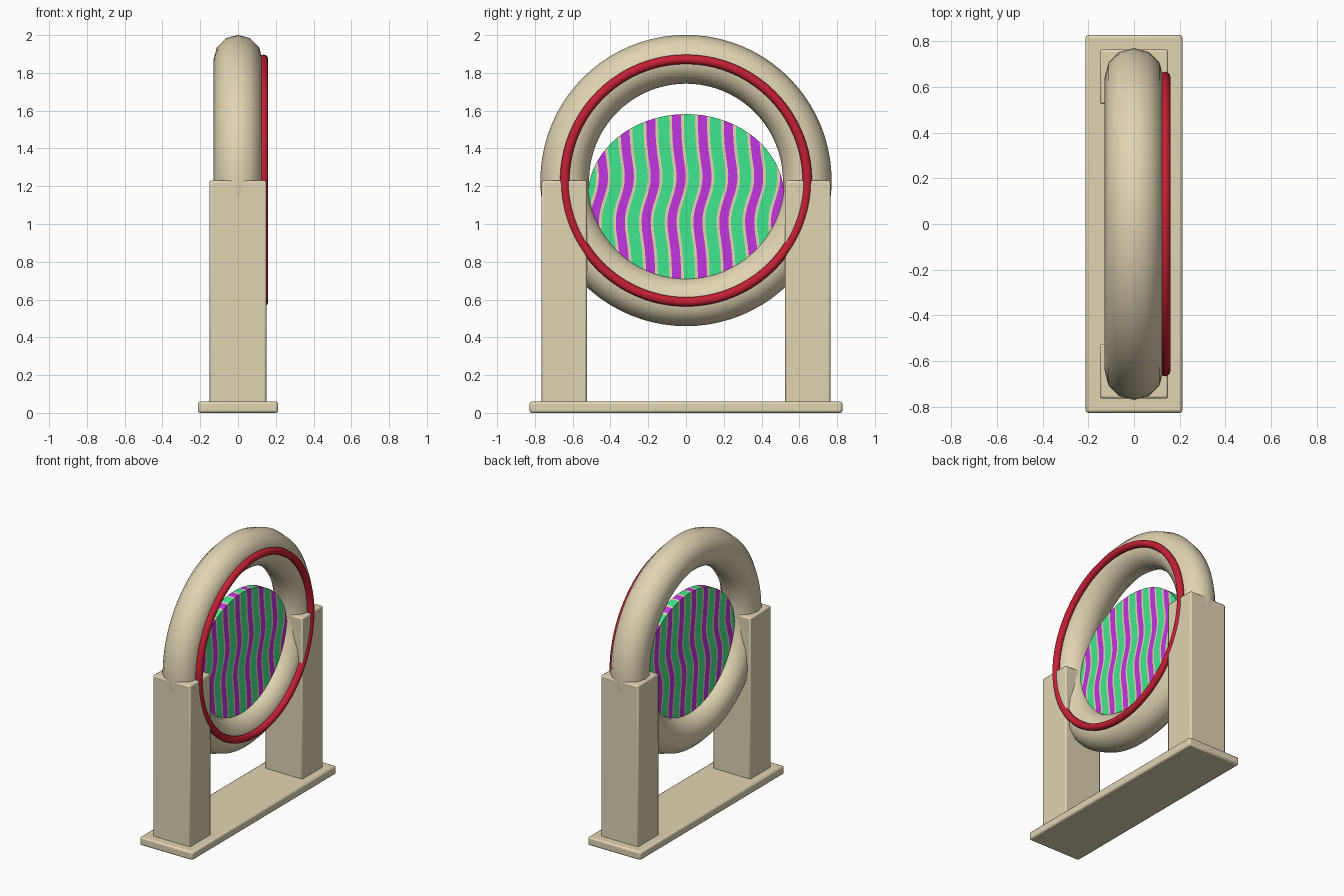
import bpy, bmesh, math
from mathutils import Vector

if "Cube" in bpy.data.objects:
    bpy.data.objects.remove(bpy.data.objects["Cube"])


def material(name, rgb):
    m = bpy.data.materials.new(name)
    m.diffuse_color = (*rgb, 1)
    m.use_nodes = True
    m.node_tree.nodes["Principled BSDF"].inputs["Base Color"].default_value = m.diffuse_color
    return m


TAN = material("sandstone", (0.75, 0.66, 0.45))
RED = material("red", (0.56, 0.014, 0.033))
PURPLE = material("purple", (0.54, 0.036, 0.74))
GREEN = material("green", (0.055, 0.82, 0.275))
RING_Z = 1.23


def box(name, centre, size, bevel):
    bpy.ops.mesh.primitive_cube_add(size=1, location=centre)
    o = bpy.context.object
    o.name = name
    o.scale = size
    bpy.ops.object.transform_apply(location=False, rotation=False, scale=True)
    mod = o.modifiers.new("soft_edges", 'BEVEL')
    mod.width = bevel
    mod.segments = 2
    o.data.materials.append(TAN)
    bpy.ops.object.shade_smooth_by_angle(angle=math.radians(30))
    return o


def ring(name, x, major, minor, sides, mat):
    bpy.ops.mesh.primitive_torus_add(
        major_radius=major, minor_radius=minor, major_segments=80,
        minor_segments=sides, location=(x, 0, RING_Z),
        rotation=(0, math.pi / 2, 0))
    o = bpy.context.object
    o.name = name
    o.data.materials.append(mat)
    bpy.ops.object.shade_smooth()


# Base plate and two posts
box("base_plate", (0, 0, 0.03), (0.425, 1.655, 0.06), 0.012)
for side, name in ((-1, "left_post"), (1, "right_post")):
    box(name, (0, side * 0.645, 0.64), (0.30, 0.24, 1.18), 0.01)

# Large ring and red trim hoop on its +x face
ring("main_ring", 0, 0.642, 0.129, 12, TAN)
ring("trim_hoop", 0.135, 0.642, 0.025, 12, RED)


# Flat oval disc with wavy stripes: shear, cut straight, shear back
def wave(z):
    u = (z - 1.13) / 0.12
    return 0.024 * u * math.exp((1 - u * u) / 2)


def cut(bm, co, normal):
    bmesh.ops.bisect_plane(
        bm, geom=bm.verts[:] + bm.edges[:] + bm.faces[:], dist=1e-5,
        plane_co=co, plane_no=normal)


DISC_Z, HALF_Y, HALF_Z, HALF_X = 1.145, 0.52, 0.437, 0.03
PERIOD, START = 0.137, -0.05
EDGES = (-0.024, 0.024, 0.039, 0.098)   # purple, tan, green, tan

bm = bmesh.new()
bmesh.ops.create_cone(bm, cap_ends=True, segments=72, radius1=1, radius2=1, depth=2)
for v in bm.verts:
    v.co = Vector((v.co.z * HALF_X, v.co.x * HALF_Y, DISC_Z + v.co.y * HALF_Z))
bmesh.ops.recalc_face_normals(bm, faces=bm.faces[:])
for i in range(1, 30):
    cut(bm, (0, 0, DISC_Z + HALF_Z * (i / 15 - 1)), (0, 0, 1))
for v in bm.verts:
    v.co.y -= wave(v.co.z)
for k in range(-5, 6):
    for e in EDGES:
        cut(bm, (0, START + k * PERIOD + e, 0), (0, 1, 0))
for f in bm.faces:
    t = (f.calc_center_median().y - START - EDGES[0]) % PERIOD + EDGES[0]
    f.material_index = 1 if t < EDGES[1] else 2 if EDGES[2] < t < EDGES[3] else 0
for v in bm.verts:
    v.co.y += wave(v.co.z)
mesh = bpy.data.meshes.new("striped_disc")
bm.to_mesh(mesh)
bm.free()
for m in (TAN, PURPLE, GREEN):
    mesh.materials.append(m)
bpy.context.collection.objects.link(bpy.data.objects.new("striped_disc", mesh))
